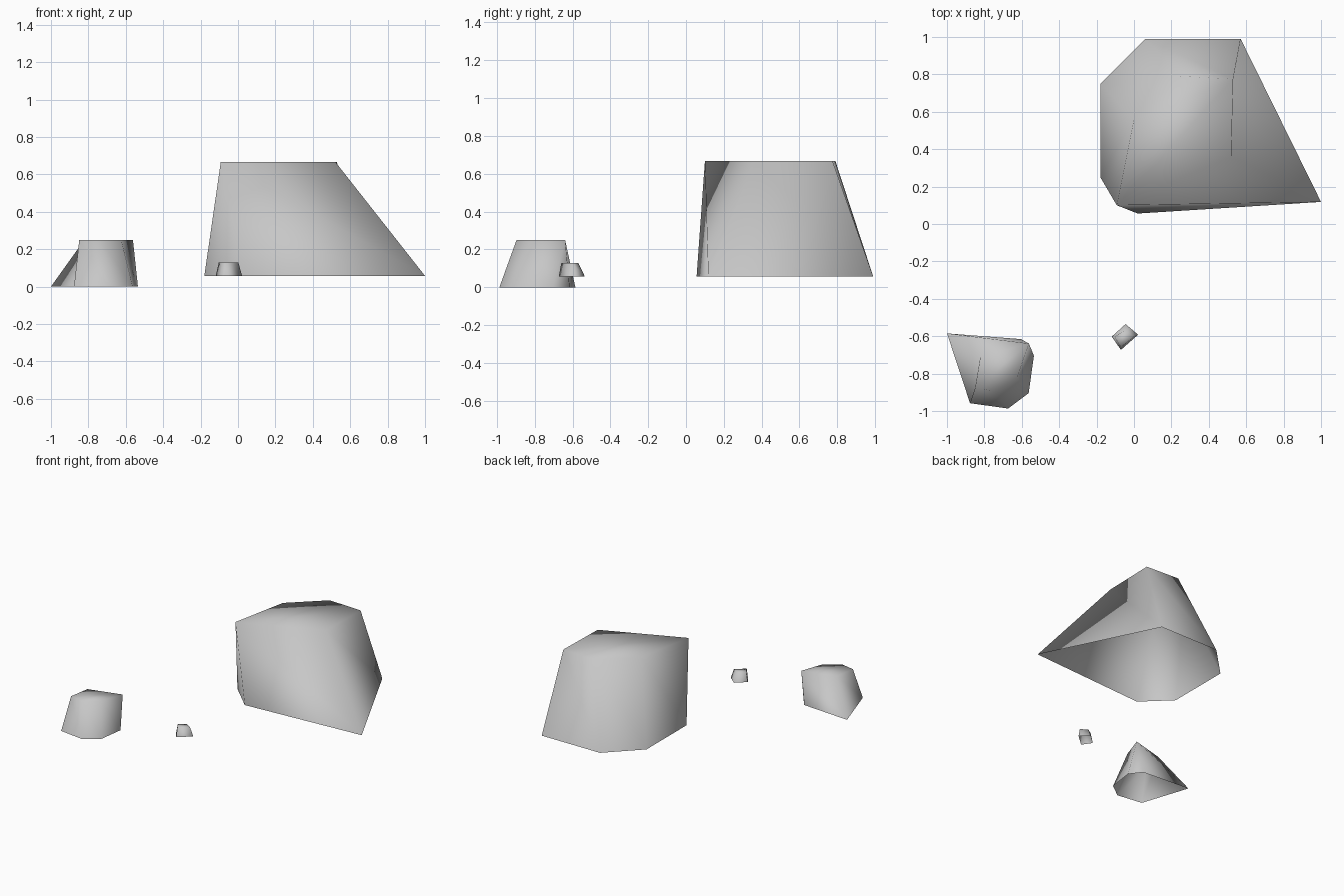
import bpy, bmesh, math

if "Cube" in bpy.data.objects:
    bpy.data.objects.remove(bpy.data.objects["Cube"])

stone = bpy.data.materials.new("stone_grey")
stone.diffuse_color = (0.57, 0.57, 0.57, 1)
stone.use_nodes = True
stone.node_tree.nodes["Principled BSDF"].inputs["Base Color"].default_value = stone.diffuse_color


def rock(name, base, top, height, loc, scale=(1, 1, 1), turn=0):
    """Rock with clockwise base and top outlines, joined by triangles, open underneath."""
    bm = bmesh.new()
    low = [bm.verts.new((x, y, 0)) for x, y in base]
    rim = [bm.verts.new((x, y, height)) for x, y in top]
    # a top outline with one corner less shares its first corner with the last base corner
    tops = rim + rim[:len(low) - len(rim)]
    n = len(low)
    for i in range(n):
        j = (i + 1) % n
        bm.faces.new((low[j], low[i], tops[j]))
        if tops[i] is not tops[j]:
            bm.faces.new((low[i], tops[i], tops[j]))
    bm.faces.new(rim[::-1])
    for f in bm.faces:
        f.smooth = True
    mesh = bpy.data.meshes.new(name)
    bm.to_mesh(mesh)
    bm.free()
    mesh.materials.append(stone)
    ob = bpy.data.objects.new(name, mesh)
    ob.location, ob.scale = loc, scale
    ob.rotation_euler.z = math.radians(turn)
    bpy.context.collection.objects.link(ob)


# Outlines shared by the large and medium rocks
wide_base = [(-.18, .25), (-.18, .75), (.06, .99), (.57, .99), (1, .118), (.02, .056)]
wide_top = [(-.092, .10), (0, .56), (.25, .79), (.53, .775), (.52, .36)]
rock("large_rock", wide_base, wide_top, .61, (0, 0, .057))
rock("medium_rock", wide_base, wide_top, .61, (-.593, -.594, 0), (.404, .404, .41), 172)

# Small four-sided pebble
pebble_base = [(-.119, -.602), (-.045, -.535), (.022, -.592), (-.07, -.673)]
pebble_top = [(-.103, -.604), (-.052, -.569), (.002, -.602), (-.07, -.659)]
rock("small_rock", pebble_base, pebble_top, .071, (0, 0, .057))
